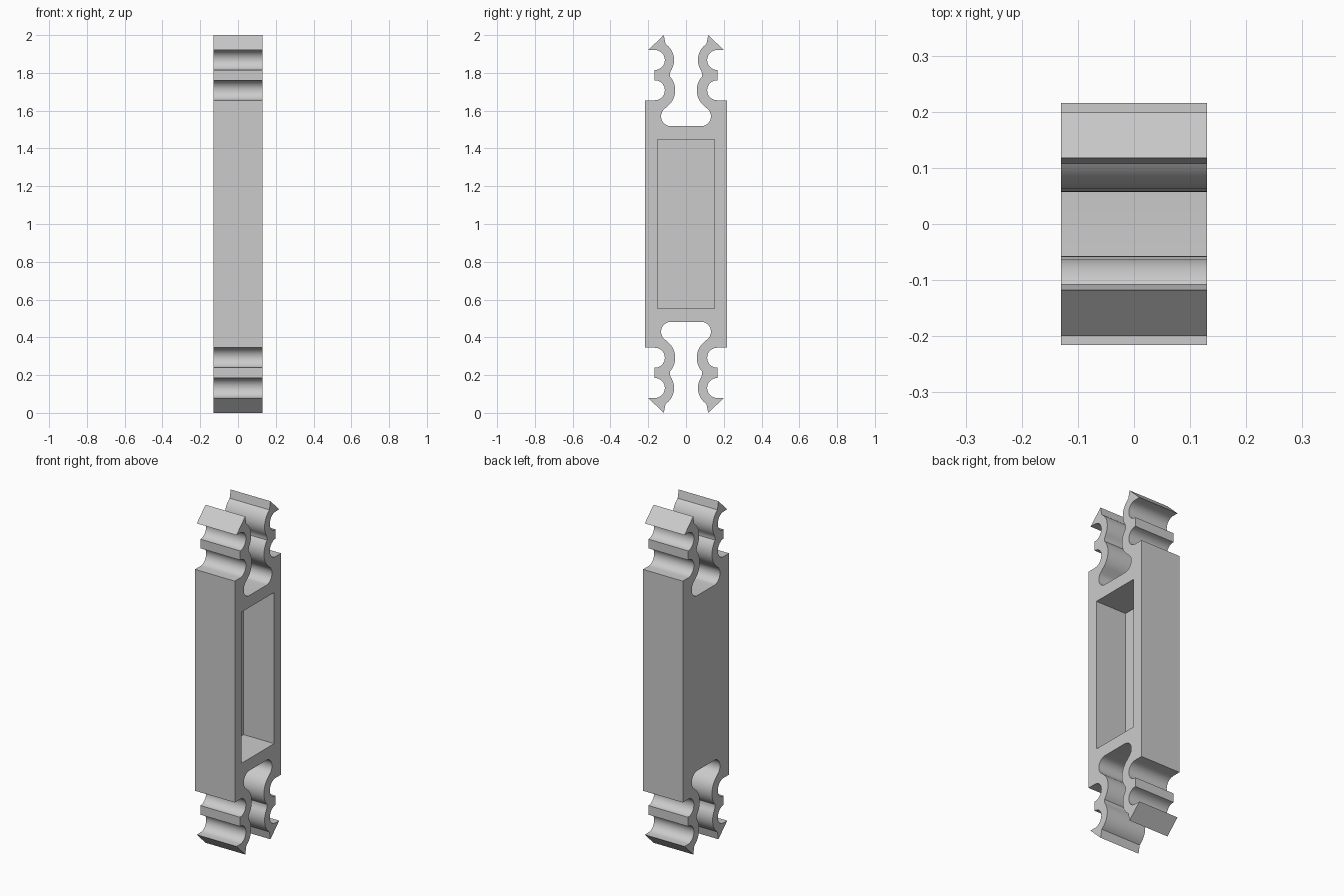
import bpy, bmesh
from math import radians, cos, sin

if "Cube" in bpy.data.objects:
    bpy.data.objects.remove(bpy.data.objects["Cube"])

HALF_X = 0.13      # half thickness
HALF_Y = 0.216     # half width of the body
POCKET_FLOOR = -0.07
UPPER, LOWER = (0.165, 0.868), (0.165, 0.708)   # bite centres, from mid height


def arc(centre, radius, start, end, steps=14):
    """Points on an arc, angles in degrees."""
    angles = [radians(start + (end - start) * i / steps) for i in range(steps + 1)]
    return [(centre[0] + radius * cos(a), centre[1] + radius * sin(a)) for a in angles]


# One quarter of the outline: cavity, wavy inner side, barb, outer bites, shoulder
quarter = (
    arc((0.08, 0.57), 0.052, -90, 45)
    + arc(LOWER, 0.108, 225, 143)
    + [(0.086, 0.782), (0.086, 0.795)]
    + arc(UPPER, 0.102, 215, 124)
    + [(0.118, 1.0), (0.2, 0.921)]
    + arc(UPPER, 0.053, 90, 270)
    + [(0.167, 0.815), (0.167, 0.761)]
    + arc(LOWER, 0.053, 90, 270)
    + [(HALF_Y, 0.655)]
)


def new_object(name, bm):
    bmesh.ops.recalc_face_normals(bm, faces=bm.faces)
    mesh = bpy.data.meshes.new(name)
    bm.to_mesh(mesh)
    bm.free()
    obj = bpy.data.objects.new(name, mesh)
    bpy.context.collection.objects.link(obj)
    return obj


def extruded(name, outline, x0, x1):
    """Extrude a (y, z) outline along x."""
    bm = bmesh.new()
    face = bm.faces.new([bm.verts.new((x0, y, z)) for y, z in outline])
    side = bmesh.ops.extrude_face_region(bm, geom=[face])
    verts = [g for g in side["geom"] if isinstance(g, bmesh.types.BMVert)]
    bmesh.ops.translate(bm, verts=verts, vec=(x1 - x0, 0, 0))
    return new_object(name, bm)


# Mirror the quarter into the closed outline
half = quarter + [(y, -z) for y, z in reversed(quarter)]
outline = half + [(-y, z) for y, z in reversed(half)]
outline = [(y, z + 1) for y, z in outline]
body = extruded("clip_body", outline, -HALF_X, HALF_X)

# Rectangular pocket cut into one broad side
rect = [(-0.152, 0.553), (0.152, 0.553), (0.152, 1.447), (-0.152, 1.447)]
cutter = extruded("pocket_cutter", rect, POCKET_FLOOR, HALF_X + 0.1)
cutter.hide_render = True
cut = body.modifiers.new("pocket", "BOOLEAN")
cut.operation, cut.solver, cut.object = "DIFFERENCE", "EXACT", cutter

bpy.context.view_layer.objects.active = body
body.select_set(True)
bpy.ops.object.modifier_apply(modifier=cut.name)
bpy.data.objects.remove(cutter)

# Plain grey finish
grey = bpy.data.materials.new("light_grey")
grey.use_nodes = True
colour = (0.6, 0.6, 0.6, 1)
grey.diffuse_color = colour
grey.node_tree.nodes["Principled BSDF"].inputs["Base Color"].default_value = colour
body.data.materials.clear()
body.data.materials.append(grey)
bpy.ops.object.shade_smooth_by_angle(angle=radians(30))
